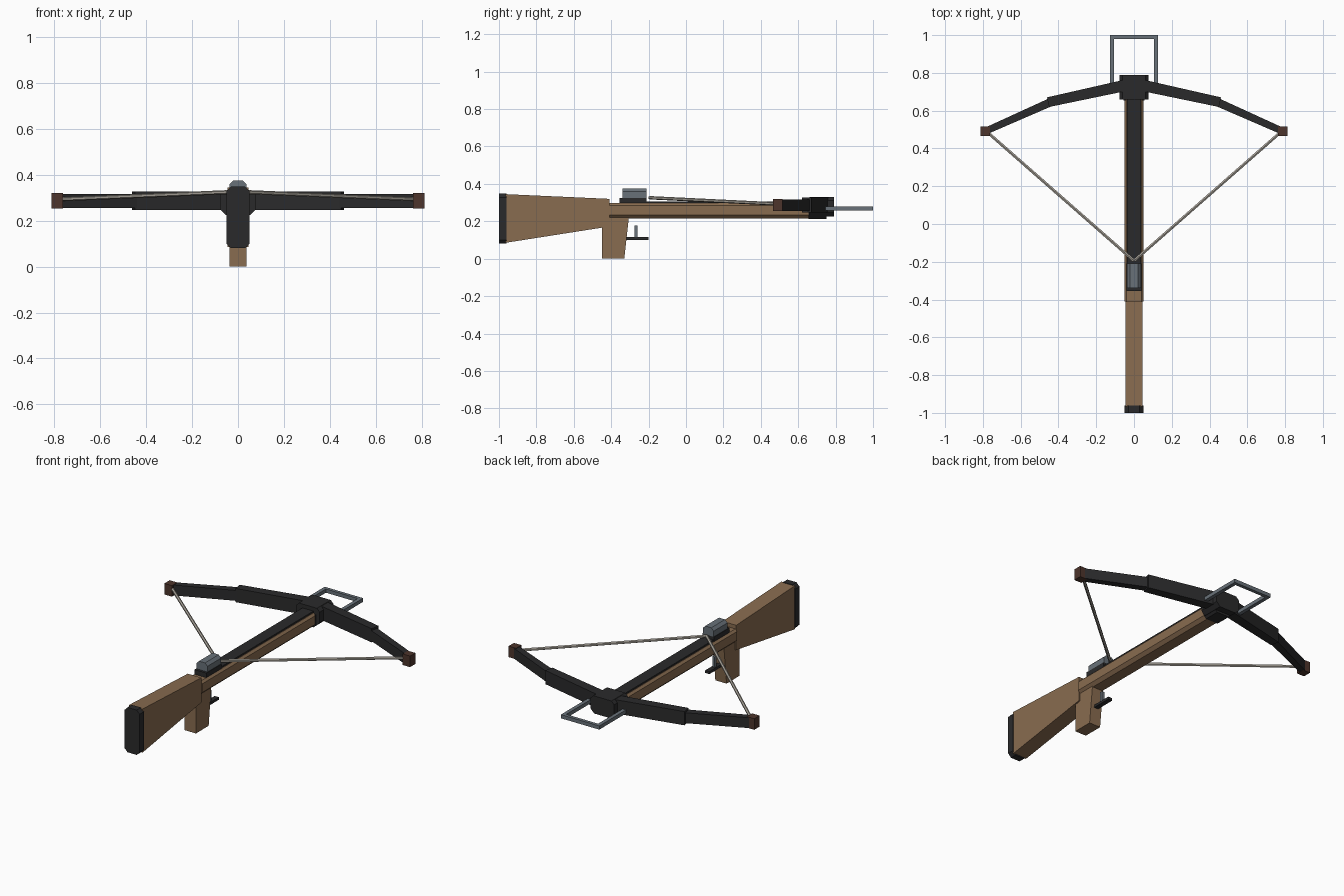
import bpy
import bmesh
from mathutils import Vector

cube = bpy.data.objects.get("Cube")
if cube:
    bpy.data.objects.remove(cube, do_unlink=True)


def material(name, colour):
    mat = bpy.data.materials.new(name)
    mat.use_nodes = True
    mat.diffuse_color = (*colour, 1)
    mat.node_tree.nodes["Principled BSDF"].inputs["Base Color"].default_value = (*colour, 1)
    return mat


WOOD = material("brown wood", (0.25, 0.15, 0.08))
BLACK = material("black metal", (0.023, 0.023, 0.024))
STEEL = material("grey steel", (0.14, 0.165, 0.19))
TIP = material("dark red brown", (0.075, 0.035, 0.025))
CORD = material("pale cord", (0.42, 0.39, 0.34))


def finish(name, bm, mat):
    bmesh.ops.recalc_face_normals(bm, faces=bm.faces)
    mesh = bpy.data.meshes.new(name)
    bm.to_mesh(mesh)
    bm.free()
    mesh.materials.append(mat)
    obj = bpy.data.objects.new(name, mesh)
    bpy.context.scene.collection.objects.link(obj)
    return obj


def prism(name, profile, axis, lo, hi, mat):
    """Extrude a 2D profile along one axis (0, 1 or 2)."""
    bm = bmesh.new()
    verts = []
    for a, b in profile:
        co = [a, b]
        co.insert(axis, lo)
        verts.append(bm.verts.new(co))
    face = bm.faces.new(verts)
    extruded = bmesh.ops.extrude_face_region(bm, geom=[face])["geom"]
    shift = Vector((0, 0, 0))
    shift[axis] = hi - lo
    bmesh.ops.translate(bm, vec=shift, verts=[v for v in extruded if isinstance(v, bmesh.types.BMVert)])
    return finish(name, bm, mat)


def chamfered(half, z0, z1, low, high):
    """Cross-section with cut corners; low and high are the corner cuts."""
    right = [(half - low, z0), (half, z0 + low), (half, z1 - high), (half - high, z1)]
    points = right + [(-x, z) for x, z in reversed(right)]
    return list(dict.fromkeys(points))


def box(name, x, y, z, mat):
    return prism(name, [(x[0], y[0]), (x[1], y[0]), (x[1], y[1]), (x[0], y[1])], 2, *z, mat)


def limb(name, start, end, w0, w1, z, mat):
    """Tapered flat bar between two points in plan."""
    a, b = Vector(start), Vector(end)
    d = (b - a).normalized()
    n = Vector((-d.y, d.x))
    prism(name, [a + n * w0, b + n * w1, b - n * w1, a - n * w0], 2, *z, mat)


def rod(name, start, end, radius, mat):
    a, b = Vector(start), Vector(end)
    bm = bmesh.new()
    bmesh.ops.create_cone(bm, cap_ends=True, segments=6, radius1=radius, radius2=radius, depth=(b - a).length)
    turn = (b - a).to_track_quat("Z", "Y").to_matrix().to_4x4()
    bm.transform(turn)
    bmesh.ops.translate(bm, vec=(a + b) / 2, verts=bm.verts)
    return finish(name, bm, mat)


# Stock, butt plate, fore-end and grip
prism("stock", [(-0.965, 0.085), (-0.41, 0.172), (-0.41, 0.32), (-0.965, 0.345)], 0, -0.045, 0.045, WOOD)
prism("butt_plate", chamfered(0.05, 0.08, 0.348, 0.02, 0.02), 1, -1.0, -0.96, BLACK)
prism("fore_end", chamfered(0.051, 0.215, 0.297, 0.018, 0.012), 1, -0.41, 0.68, WOOD)
prism("grip", [(-0.45, 0.0), (-0.33, 0.0), (-0.305, 0.225), (-0.45, 0.225)], 0, -0.037, 0.037, WOOD)

# Rail and latch
box("rail", (-0.036, 0.036), (-0.35, 0.70), (0.285, 0.307), BLACK)
box("latch_base", (-0.039, 0.039), (-0.355, -0.21), (0.297, 0.325), BLACK)
prism("latch", chamfered(0.036, 0.322, 0.375, 0, 0.016), 1, -0.34, -0.21, STEEL)

# Trigger and its lower bar
box("trigger", (-0.008, 0.008), (-0.275, -0.26), (0.115, 0.178), STEEL)
box("trigger_bar", (-0.014, 0.014), (-0.32, -0.2), (0.1, 0.115), BLACK)

# Riser at the nose
prism("riser", chamfered(0.078, 0.225, 0.33, 0.024, 0.018), 1, 0.66, 0.79, BLACK)
prism("riser_saddle", chamfered(0.055, 0.213, 0.29, 0.015, 0), 1, 0.655, 0.75, BLACK)

# Foot stirrup
box("stirrup_front", (-0.127, 0.127), (0.98, 1.0), (0.257, 0.279), STEEL)

# Mirrored limbs, tips, string and stirrup sides
for side, s in (("left", 1), ("right", -1)):
    limb(side + "_inner_limb", (s * 0.05, 0.733), (s * 0.455, 0.645), 0.03, 0.026, (0.246, 0.328), BLACK)
    limb(side + "_outer_limb", (s * 0.43, 0.65), (s * 0.785, 0.492), 0.022, 0.018, (0.255, 0.317), BLACK)
    box(side + "_limb_tip", (s * 0.763, s * 0.812), (0.465, 0.515), (0.254, 0.32), TIP)
    rod(side + "_string", (s * 0.775, 0.485, 0.293), (0, -0.195, 0.326), 0.009, CORD)
    box(side + "_stirrup_bar", (s * 0.105, s * 0.127), (0.72, 0.985), (0.257, 0.279), STEEL)
